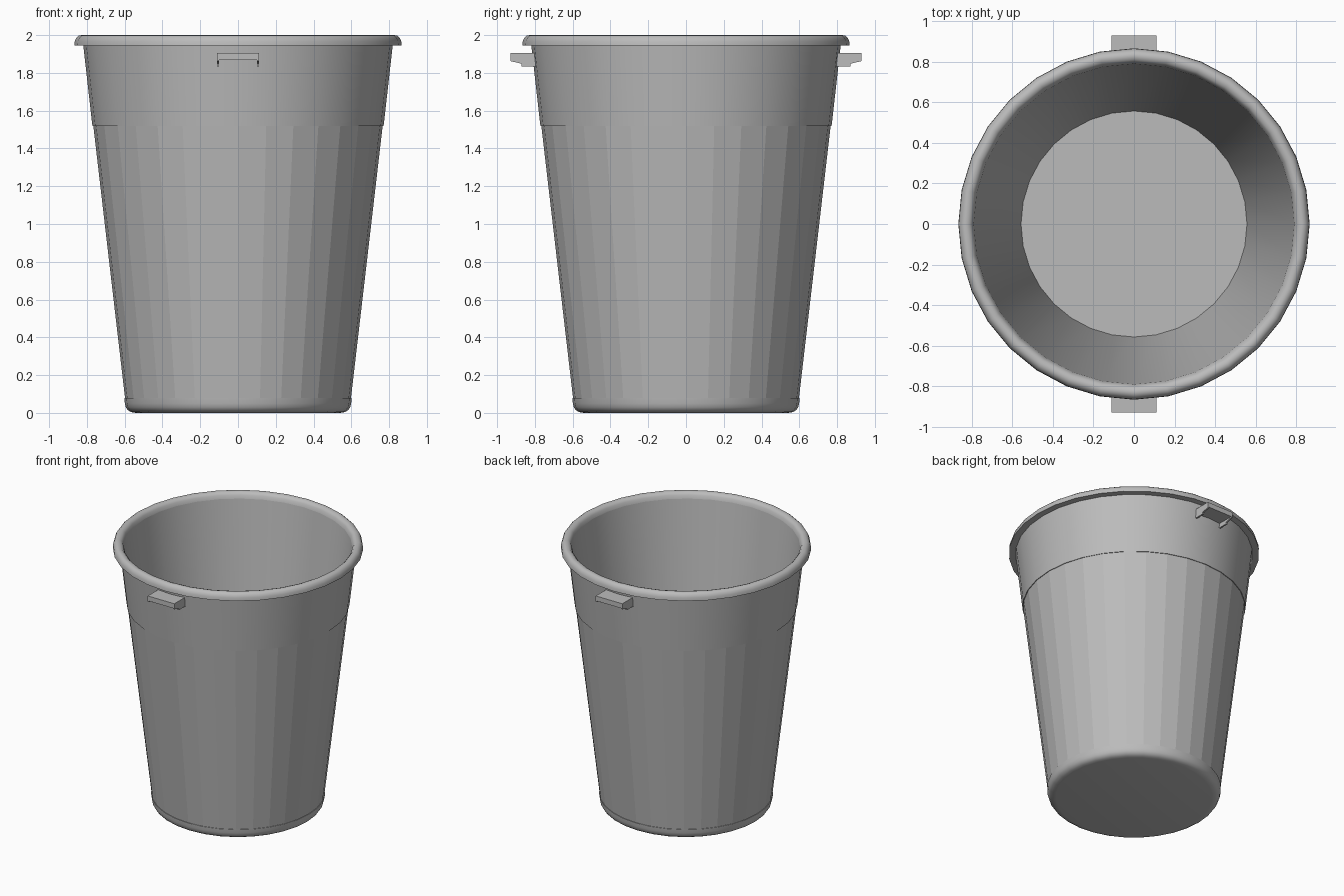
import bpy
import bmesh
import math
from mathutils import Matrix

if "Cube" in bpy.data.objects:
    bpy.data.objects.remove(bpy.data.objects["Cube"])

SIDES = 32

grey = bpy.data.materials.new("grey_plastic")
grey.use_nodes = True
grey.diffuse_color = (0.5, 0.5, 0.5, 1)
grey.node_tree.nodes["Principled BSDF"].inputs["Base Color"].default_value = (0.5, 0.5, 0.5, 1)


def finish(bm, name, smooth):
    mesh = bpy.data.meshes.new(name)
    bm.to_mesh(mesh)
    bm.free()
    mesh.materials.append(grey)
    obj = bpy.data.objects.new(name, mesh)
    bpy.context.collection.objects.link(obj)
    if smooth:
        bpy.ops.object.select_all(action="DESELECT")
        obj.select_set(True)
        bpy.context.view_layer.objects.active = obj
        bpy.ops.object.shade_smooth_by_angle(angle=math.radians(40))
    return obj


def revolve(name, profile, smooth=True):
    """Turn a (radius, height) profile, listed so its outside faces outward, around z."""
    bm = bmesh.new()
    rings = []
    for r, z in profile:
        if r == 0:
            rings.append([bm.verts.new((0, 0, z))] * SIDES)
        else:
            angles = [math.tau * i / SIDES for i in range(SIDES)]
            rings.append([bm.verts.new((r * math.cos(a), r * math.sin(a), z)) for a in angles])
    for low, high in zip(rings, rings[1:]):
        for i in range(SIDES):
            j = (i + 1) % SIDES
            corners = dict.fromkeys((low[i], low[j], high[j], high[i]))
            bm.faces.new(list(corners))
    return finish(bm, name, smooth)


def extrude_profile(bm, profile, x0, x1):
    """Add a solid with a (y, z) side profile between two x positions."""
    ends = [[bm.verts.new((x, y, z)) for y, z in profile] for x in (x0, x1)]
    bm.faces.new(ends[0])
    bm.faces.new(ends[1][::-1])
    n = len(profile)
    for i in range(n):
        j = (i + 1) % n
        bm.faces.new((ends[0][j], ends[0][i], ends[1][i], ends[1][j]))


# Bucket base with a rounded lower edge
revolve("base", [(0, 0), (0.54, 0), (0.565, 0.004), (0.583, 0.014),
                 (0.594, 0.03), (0.599, 0.05), (0.602, 0.078), (0.598, 0.078)])

# Faceted lower wall, slightly recessed
revolve("faceted_wall", [(0.598, 0.078), (0.766, 1.52)], smooth=False)

# Smooth upper band
revolve("upper_band", [(0.766, 1.52), (0.771, 1.52), (0.819, 1.945)])

# Rolled rim
revolve("rim", [(0.815, 1.945), (0.866, 1.945), (0.864, 1.968), (0.856, 1.986),
                (0.843, 1.997), (0.828, 2.0), (0.81, 1.995), (0.797, 1.98), (0.79, 1.955)])

# Inside wall and floor
revolve("inner_wall", [(0.79, 1.955), (0.557, 0.03), (0, 0.03)])

# Hollow grips: a top plate on two thin side webs, front and back
web = [(-0.79, 1.905), (-0.928, 1.905), (-0.928, 1.862), (-0.872, 1.849),
       (-0.872, 1.835), (-0.79, 1.835)]
plate = [(-0.79, 1.905), (-0.928, 1.905), (-0.928, 1.868), (-0.79, 1.868)]
for name, turn in (("front_grip", 0), ("back_grip", math.pi)):
    bm = bmesh.new()
    extrude_profile(bm, plate, -0.1, 0.1)
    for x0, x1 in ((-0.112, -0.1), (0.1, 0.112)):
        extrude_profile(bm, web, x0, x1)
    bmesh.ops.recalc_face_normals(bm, faces=bm.faces)
    bmesh.ops.transform(bm, matrix=Matrix.Rotation(turn, 4, "Z"), verts=bm.verts)
    finish(bm, name, smooth=False)
